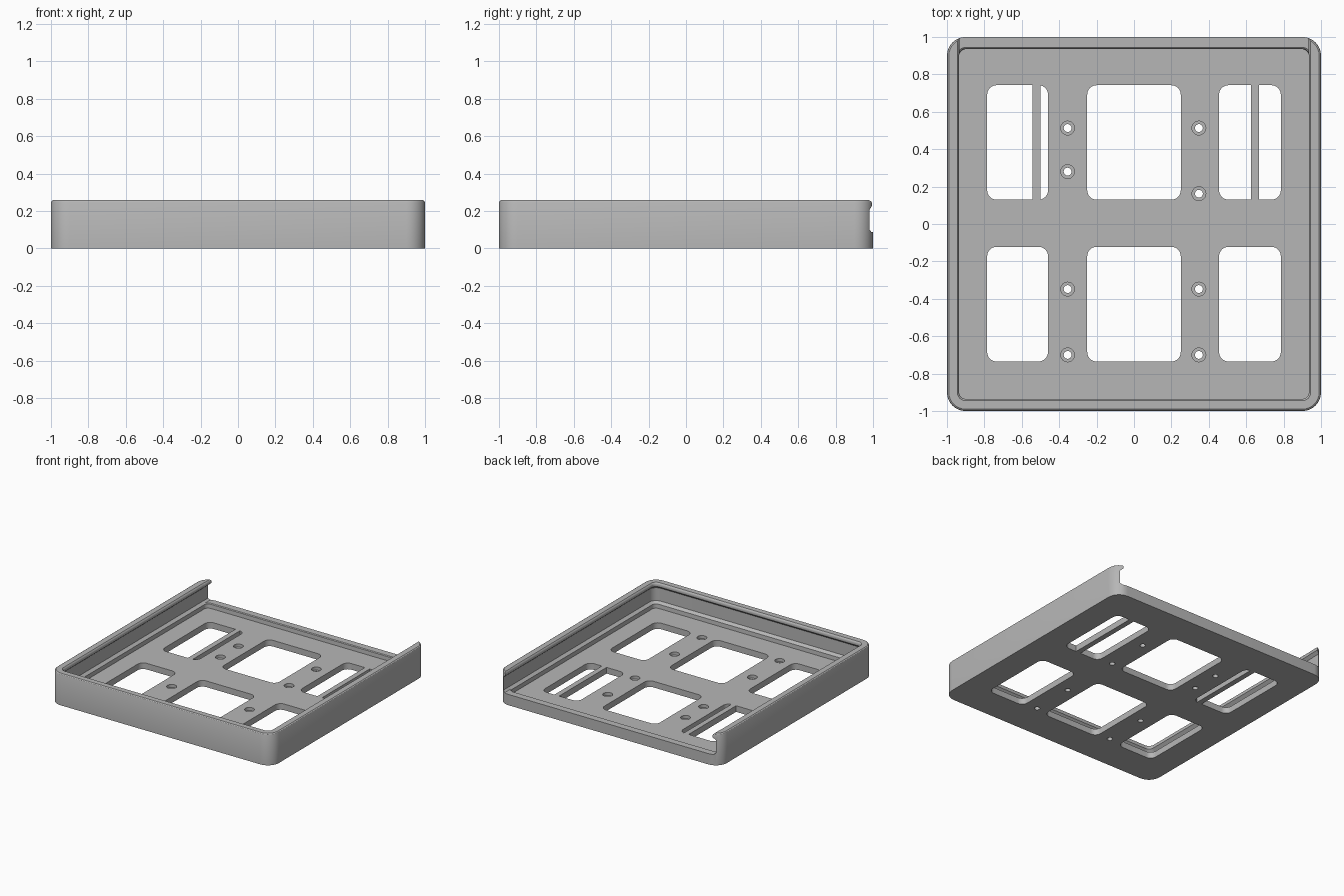
import bpy, bmesh, math

if "Cube" in bpy.data.objects:
    bpy.data.objects.remove(bpy.data.objects["Cube"])

FLOOR = 0.05

grey = bpy.data.materials.new("plain grey")
grey.diffuse_color = (0.47, 0.47, 0.47, 1)
grey.use_nodes = True
grey.node_tree.nodes["Principled BSDF"].inputs["Base Color"].default_value = grey.diffuse_color


def rounded_rect(x0, x1, y0, y1, r, n=8):
    """Counter-clockwise outline of a rectangle with round corners."""
    pts = []
    corners = [(x1 - r, y1 - r), (x0 + r, y1 - r), (x0 + r, y0 + r), (x1 - r, y0 + r)]
    for q, (cx, cy) in enumerate(corners):
        for i in range(n + 1):
            a = math.pi / 2 * (q + i / n)
            pts.append((cx + r * math.cos(a), cy + r * math.sin(a)))
    return pts


def loft(name, rings):
    """Closed solid through a stack of equal-length rings of 3D points."""
    bm = bmesh.new()
    loops = [[bm.verts.new(p) for p in ring] for ring in rings]
    n = len(loops[0])
    for a, b in zip(loops, loops[1:]):
        for i in range(n):
            j = (i + 1) % n
            bm.faces.new((a[i], a[j], b[j], b[i]))
    bm.faces.new(loops[0][::-1])
    bm.faces.new(loops[-1])
    bmesh.ops.recalc_face_normals(bm, faces=bm.faces)
    me = bpy.data.meshes.new(name)
    bm.to_mesh(me)
    bm.free()
    ob = bpy.data.objects.new(name, me)
    bpy.context.collection.objects.link(ob)
    me.materials.append(grey)
    return ob


def cut(target, cutter):
    """Subtract the cutter and remove it."""
    mod = target.modifiers.new("cut", 'BOOLEAN')
    mod.operation = 'DIFFERENCE'
    mod.solver = 'EXACT'
    mod.object = cutter
    dg = bpy.context.evaluated_depsgraph_get()
    me = bpy.data.meshes.new_from_object(target.evaluated_get(dg))
    target.modifiers.clear()
    target.data = me
    bpy.data.objects.remove(cutter)


# Inner wall profile (half width, z): lip, panel slot, ledge
inner = [(0.945, 0.257), (0.938, 0.25), (0.935, 0.24), (0.937, 0.225), (0.96, 0.205),
         (0.96, 0.10), (0.943, 0.087)]
# Full tray profile from the base, over the rim, down to the floor
profile = [(1, 0), (1, 0.245), (0.997, 0.252), (0.99, 0.257)] + inner + \
          [(0.937, 0.083), (0.935, FLOOR)]
tray = loft("tray", [[(x, y, z) for x, y in rounded_rect(-h, h, -h, h, max(0.025, h - 0.9))]
                     for h, z in profile])

# Open back, following the side wall profile above the low back sill
half = [(0.945, 0.3)] + inner
section = [(h - 0.001, z + 0.001) for h, z in half]
section += [(-x, z) for x, z in reversed(section)]
cut(tray, loft("back_opening", [[(x, y, z) for x, z in section] for y in (0.9, 1.1)]))

# Six windows in the floor
for x0, x1 in ((-0.785, -0.46), (-0.25, 0.25), (0.455, 0.785)):
    for y0, y1 in ((0.13, 0.742), (-0.735, -0.122)):
        outline = rounded_rect(x0, x1, y0, y1, 0.05)
        cut(tray, loft("window", [[(x, y, z) for x, y in outline] for z in (-0.1, 0.075)]))

# Counterbored screw holes
holes = [(-0.355, y) for y in (0.513, 0.28, -0.348, -0.70)] + \
        [(0.347, y) for y in (0.513, 0.162, -0.348, -0.70)]
for hx, hy in holes:
    steps = [(0.021, -0.1), (0.021, 0.025), (0.037, 0.025), (0.037, 0.075)]
    cut(tray, loft("screw_hole", [[(hx + r * math.cos(math.tau * i / 24),
                                    hy + r * math.sin(math.tau * i / 24), z)
                                   for i in range(24)] for r, z in steps]))

# Bars across the two back side windows
for name, x0, x1 in (("left_window_bar", -0.543, -0.50), ("right_window_bar", 0.625, 0.668)):
    loft(name, [[(x0, 0.13, z), (x1, 0.13, z), (x1, 0.742, z), (x0, 0.742, z)]
                for z in (0, FLOOR)])

# Smooth curves with sharp edges kept
bpy.ops.object.select_all(action='DESELECT')
tray.select_set(True)
bpy.context.view_layer.objects.active = tray
bpy.ops.object.shade_smooth_by_angle(angle=math.radians(30))
